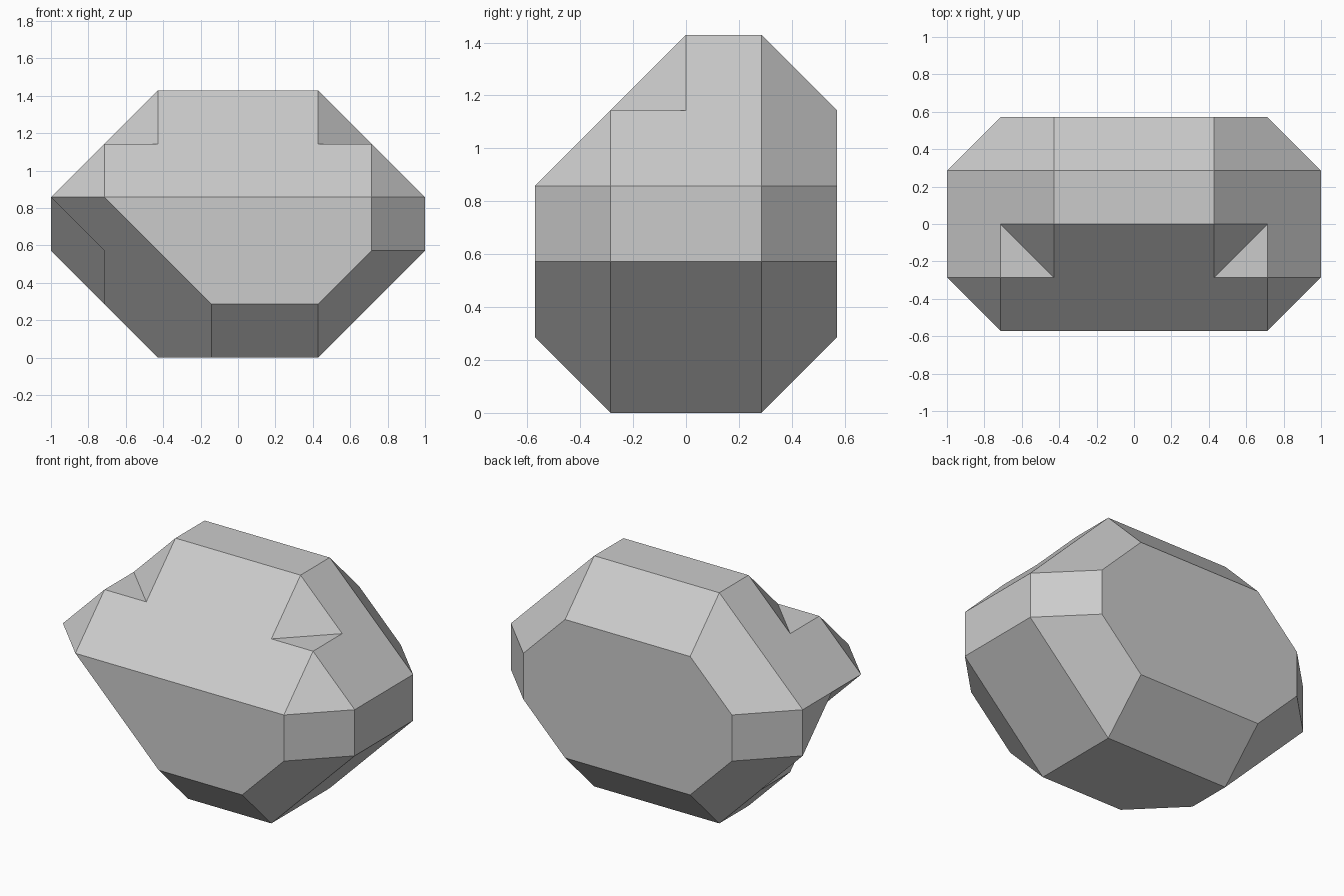
import bpy, bmesh
from mathutils import Matrix, Vector

UNIT = 2 / 7  # one facet step

cube = bpy.data.objects.get("Cube")
if cube:
    bpy.data.objects.remove(cube, do_unlink=True)


def clipped_block(name, low, high, planes):
    """Box from low to high, keeping only normal . p <= limit for each plane."""
    low, high = Vector(low), Vector(high)
    bm = bmesh.new()
    bmesh.ops.create_cube(bm, size=1)
    size = high - low
    bm.transform(Matrix.Translation((low + high) / 2) @ Matrix.Diagonal((*size, 1)))
    for normal, limit in planes:
        n = Vector(normal)
        bmesh.ops.bisect_plane(
            bm, geom=bm.verts[:] + bm.edges[:] + bm.faces[:], dist=1e-4,
            plane_co=n * limit / n.length_squared, plane_no=n, clear_outer=True)
        rim = [e for e in bm.edges if e.is_boundary]
        if rim:
            bmesh.ops.holes_fill(bm, edges=rim, sides=0)
    bmesh.ops.remove_doubles(bm, verts=bm.verts[:], dist=1e-4)
    bmesh.ops.recalc_face_normals(bm, faces=bm.faces[:])
    bm.transform(Matrix.Scale(UNIT, 4))
    mesh = bpy.data.meshes.new(name)
    bm.to_mesh(mesh)
    bm.free()
    obj = bpy.data.objects.new(name, mesh)
    bpy.context.collection.objects.link(obj)
    return obj


# Chamfered body: bevels shared by the left and right, then front and back
planes = [((0, 1, 1), 6), ((0, -1, 1), 5), ((0, 1, -1), 1), ((0, -1, -1), 1)]
for s in (1, -1):
    planes += [((s, 0, 1), 6.5), ((s, 0, -1), 1.5),
               ((s, 1, 0), 4.5), ((s, -1, 0), 4.5),
               ((s, 1, 1), 7.5), ((s, -1, 1), 7.5), ((s, 1, -1), 2.5)]
# The lower front corners differ: the right one is cut deeper
planes += [((1, -1, -1), 2.5), ((-1, -1, -1), 1.5)]
body = clipped_block("faceted_stone", (-3.5, -2, 0), (3.5, 2, 5), planes)

# Notches in the upper front corners
cutters = [
    clipped_block("notch_cutter", (-6, -6, 4), (6, 6, 8), [((-s, 1, -1), -6.5)])
    for s in (1, -1)
]
# Recess under the right-hand ledge
cutters.append(clipped_block("recess_cutter", (-6, -6, -3), (-2.5, 6, 6),
                             [((1, 0, 1), -0.5), ((1, 1, 1), -0.5)]))

for cutter in cutters:
    cutter.hide_render = True
    mod = body.modifiers.new(cutter.name, "BOOLEAN")
    mod.operation = "DIFFERENCE"
    mod.solver = "EXACT"
    mod.object = cutter

# Bake the cuts and discard the cutters
bpy.context.view_layer.update()
graph = bpy.context.evaluated_depsgraph_get()
carved = bpy.data.meshes.new_from_object(body.evaluated_get(graph))
body.modifiers.clear()
body.data = carved
for cutter in cutters:
    bpy.data.objects.remove(cutter, do_unlink=True)

# Plain grey stone
grey = bpy.data.materials.new("stone_grey")
grey.use_nodes = True
color = (0.6, 0.6, 0.6, 1)
grey.diffuse_color = color
grey.node_tree.nodes["Principled BSDF"].inputs["Base Color"].default_value = color
carved.materials.clear()
carved.materials.append(grey)
for face in carved.polygons:
    face.material_index = 0
    face.use_smooth = False
